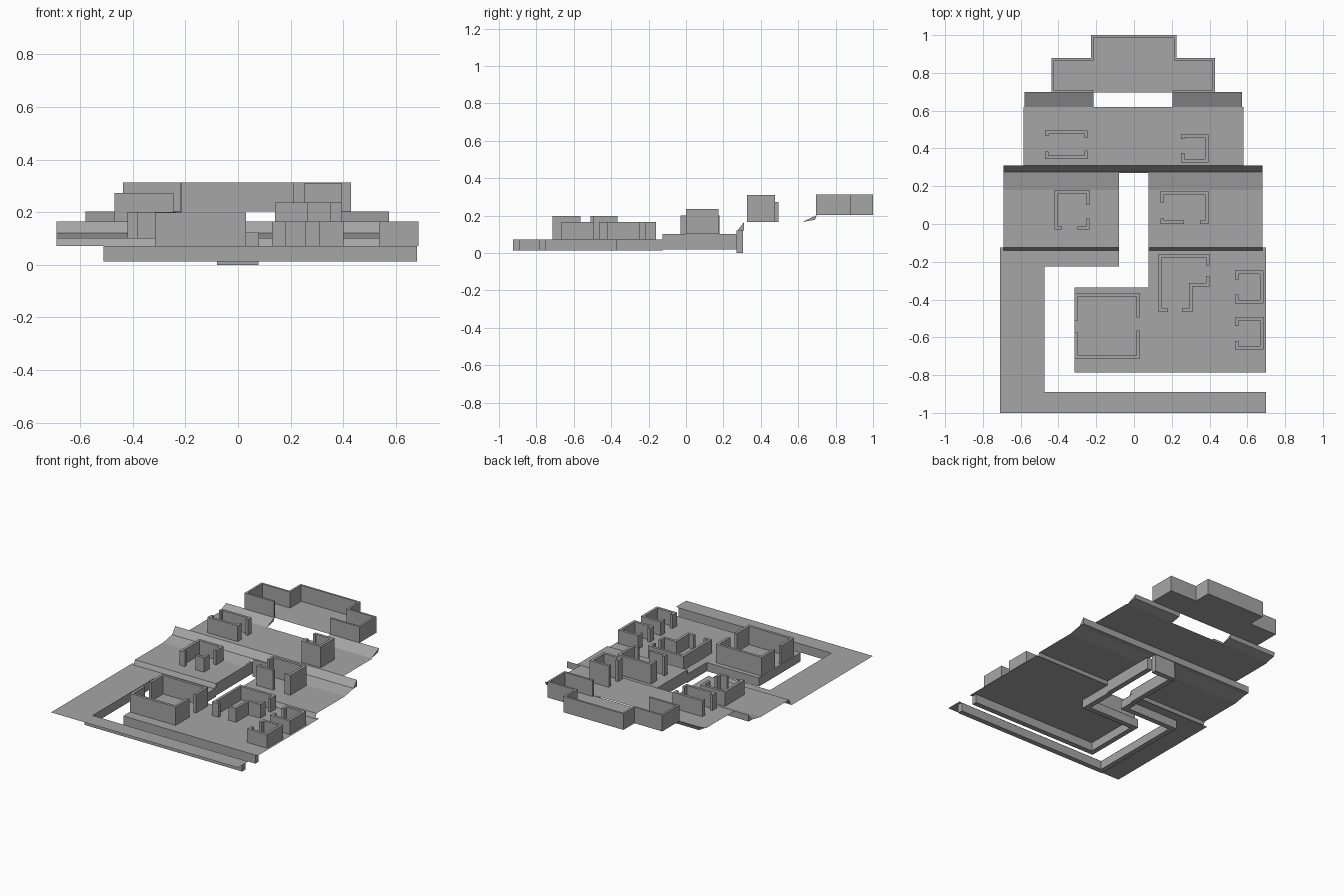
import bpy
import bmesh
from mathutils import Vector

default = bpy.data.objects.get("Cube")
if default:
    bpy.data.objects.remove(default, do_unlink=True)

# One stone grey for everything
stone = bpy.data.materials.new("stone_grey")
stone.use_nodes = True
colour = (0.38, 0.38, 0.38, 1)
stone.diffuse_color = colour
stone.node_tree.nodes["Principled BSDF"].inputs["Base Color"].default_value = colour


def finish(name, bm):
    mesh = bpy.data.meshes.new(name)
    bm.to_mesh(mesh)
    bm.free()
    mesh.materials.append(stone)
    obj = bpy.data.objects.new(name, mesh)
    bpy.context.collection.objects.link(obj)
    return obj


def add_prism(bm, outline, bottom, top):
    """Vertical prism over a counter-clockwise outline."""
    low = [bm.verts.new((p[0], p[1], bottom)) for p in outline]
    high = [bm.verts.new((p[0], p[1], top)) for p in outline]
    bm.faces.new(list(reversed(low)))
    bm.faces.new(high)
    for i in range(len(outline)):
        j = (i + 1) % len(outline)
        bm.faces.new((low[i], low[j], high[j], high[i]))


def thicken(path, thickness):
    """Outline of a wall lying to the left of an open right-angled path."""
    path = [Vector(p) for p in path]
    normals = []
    for a, b in zip(path, path[1:]):
        along = (b - a).normalized()
        normals.append(Vector((-along.y, along.x)))
    inner = []
    for i, p in enumerate(path):
        before = normals[max(i - 1, 0)]
        after = normals[min(i, len(normals) - 1)]
        shift = before if before.dot(after) > 0.5 else before + after
        inner.append(p + shift * thickness)
    return path + inner[::-1]


def sheet(name, outline, height):
    bm = bmesh.new()
    bm.faces.new([bm.verts.new((x, y, height)) for x, y in outline])
    finish(name, bm)


def strip(name, left, right, profile, closed=False):
    """Sweep a (y, z) profile from left to right, optionally as a solid."""
    bm = bmesh.new()
    a = [bm.verts.new((left, y, z)) for y, z in profile]
    b = [bm.verts.new((right, y, z)) for y, z in profile]
    for i in range(len(profile) - (not closed)):
        j = (i + 1) % len(profile)
        bm.faces.new((a[i], b[i], b[j], a[j]))
    if closed:
        bm.faces.new(a)
        bm.faces.new(b[::-1])
        bmesh.ops.recalc_face_normals(bm, faces=bm.faces)
    finish(name, bm)


def walls(name, corners, doors, bottom, top, thickness=0.018):
    """Closed ring of walls; doors maps edge number to (start, end) distances."""
    corners = [Vector(c) for c in corners]
    pieces = [[]]
    for i, corner in enumerate(corners):
        pieces[-1].append(corner)
        if i in doors:
            along = (corners[(i + 1) % len(corners)] - corner).normalized()
            start, end = doors[i]
            pieces[-1].append(corner + along * start)
            pieces.append([corner + along * end])
    pieces[0] = pieces.pop() + (pieces[0] if pieces else [])
    bm = bmesh.new()
    for piece in pieces:
        add_prism(bm, thicken(piece, thickness), bottom, top)
    finish(name, bm)


def room(name, left, right, front, back, bottom, top, doors):
    corners = [(left, front), (right, front), (right, back), (left, back)]
    walls(name, corners, doors, bottom, top)


# Ground levels
LOWER, MIDDLE, UPPER, SUMMIT = 0.072, 0.102, 0.165, 0.203
WEST, EAST = -0.08, 0.078      # sides of the channel
STEP = -0.125                  # edge between lower and middle levels

# Lower ground: outer bank and inner platform
sheet("outer_bank", [(-0.71, -1), (0.7, -1), (0.7, -0.89), (-0.475, -0.89),
                     (-0.475, -0.225), (WEST, -0.225), (WEST, STEP),
                     (-0.71, STEP)], LOWER)
sheet("lower_platform", [(-0.315, -0.785), (0.7, -0.785), (0.7, STEP),
                         (EAST, STEP), (EAST, -0.335), (-0.315, -0.335)], LOWER)

# Middle terraces on both sides of the channel
terrace = [(STEP - 0.014, LOWER), (STEP, MIDDLE), (0.18, MIDDLE), (0.275, 0.12)]
strip("middle_terrace_right", -0.69, WEST, terrace)
strip("middle_terrace_left", EAST, 0.68, terrace)

# Steep bank up to the upper terrace
strip("middle_bank", -0.69, 0.68,
      [(0.275, 0.12), (0.31, UPPER), (0.31, 0.12)], closed=True)
strip("upper_terrace", -0.585, 0.58, [(0.31, UPPER), (0.62, UPPER)])

# Ramps to the summit
ramp = [(0.62, UPPER), (0.7, SUMMIT), (0.69, 0.178)]
strip("summit_ramp_right", -0.58, -0.215, ramp, closed=True)
strip("summit_ramp_left", 0.205, 0.573, ramp, closed=True)

# Retaining walls hanging below the moat and channel edges
retaining = [
    ("bank", [(0.68, -0.89), (-0.475, -0.89), (-0.475, -0.225),
              (WEST, -0.225), (WEST, STEP)], 0.012, LOWER),
    ("channel_right", [(WEST, STEP), (WEST, 0.27)], 0.02, MIDDLE),
    ("channel_end", [(WEST, 0.27), (EAST, 0.27)], 0, 0.12),
    ("channel_left", [(EAST, 0.27), (EAST, STEP)], 0.02, MIDDLE),
    ("platform", [(EAST, STEP), (EAST, -0.335), (-0.315, -0.335),
                  (-0.315, -0.785), (0.68, -0.785)], 0.012, LOWER),
]
for label, path, bottom, top in retaining:
    bm = bmesh.new()
    add_prism(bm, thicken(path, 0.036), bottom, top - 0.001)
    finish(label + "_retaining_wall", bm)

# Roofless buildings on the lower platform
room("great_room", -0.315, 0.03, -0.715, -0.365, LOWER, 0.198,
     {1: (0.15, 0.22), 3: (0.145, 0.21)})
walls("corner_house", [(0.13, -0.465), (0.31, -0.465), (0.31, -0.33),
                       (0.4, -0.33), (0.4, -0.16), (0.13, -0.16)],
      {0: (0.05, 0.125), 3: (0.055, 0.11)}, LOWER, 0.165)
for label, front in (("back", -0.42), ("front", -0.665)):
    room("small_house_" + label, 0.535, 0.685, front, front + 0.173,
         LOWER, 0.165, {3: (0.047, 0.127)})

# Buildings on the middle terraces
room("middle_house_right", -0.42, -0.235, -0.03, 0.18, MIDDLE, 0.2,
     {0: (0.04, 0.12), 1: (0.06, 0.13)})
room("middle_house_left", 0.14, 0.395, 0, 0.175, MIDDLE, 0.236,
     {0: (0.125, 0.21), 3: (0.06, 0.145)})

# Buildings on the upper terrace
room("upper_house_right", -0.47, -0.245, 0.345, 0.495, UPPER, 0.272,
     {1: (0.045, 0.11), 3: (0.03, 0.11)})
room("upper_house_left", 0.25, 0.395, 0.325, 0.475, UPPER, 0.31,
     {3: (0.025, 0.1)})

# Summit hall: floor and surrounding wall
hall = [(-0.437, 0.695), (0.43, 0.695), (0.43, 0.88), (0.225, 0.88),
        (0.225, 1), (-0.228, 1), (-0.228, 0.88), (-0.437, 0.88)]
sheet("summit_floor", hall, SUMMIT)
walls("summit_hall", hall, {0: (0.22, 0.645)}, SUMMIT, 0.312, 0.014)
